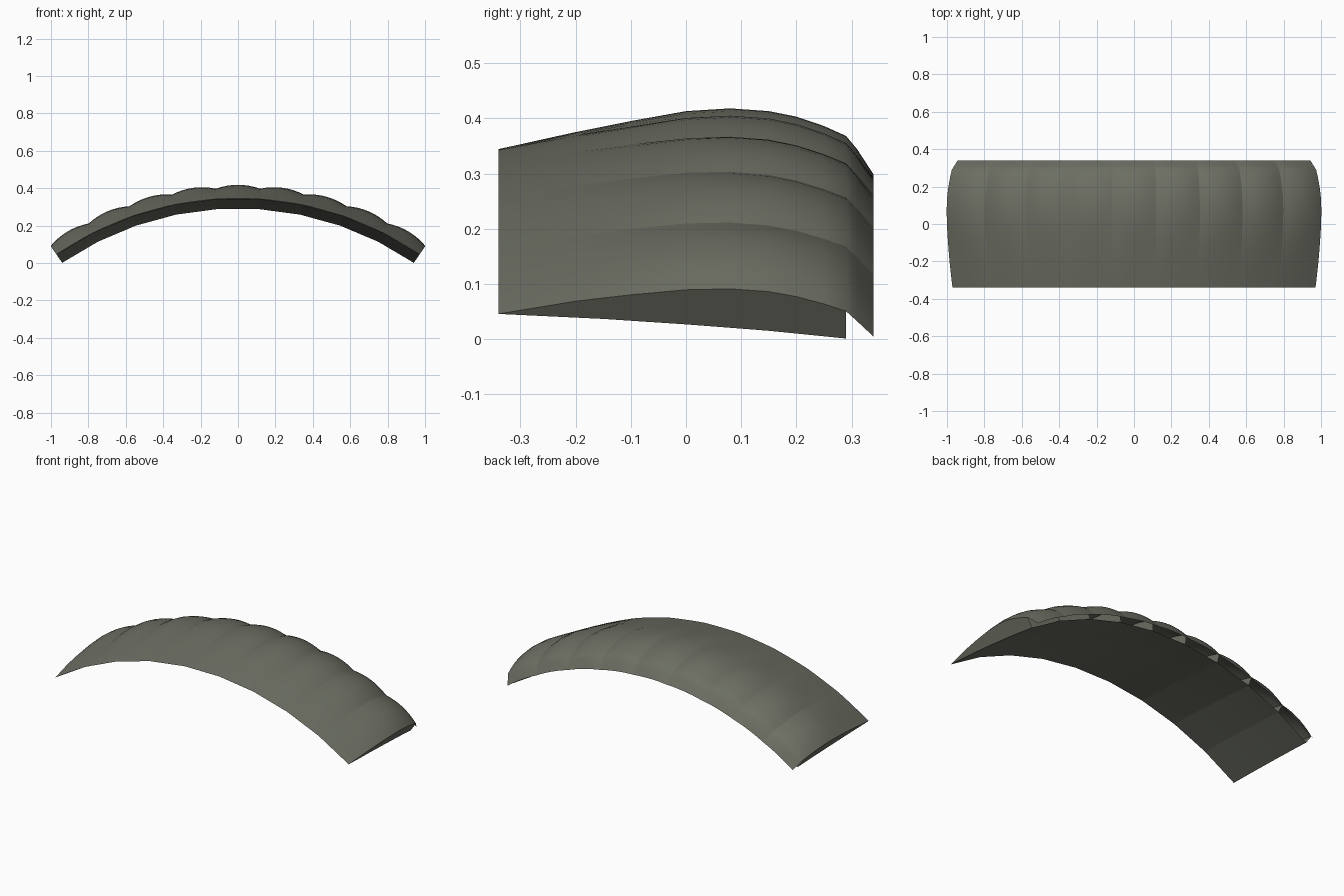
import bpy
import bmesh
import math
from mathutils import Vector

cube = bpy.data.objects.get("Cube")
if cube:
    bpy.data.objects.remove(cube, do_unlink=True)

# Single fabric colour
fabric = bpy.data.materials.new("olive_grey_fabric")
fabric.use_nodes = True
colour = (0.15, 0.158, 0.125, 1)
fabric.diffuse_color = colour
bsdf = next(n for n in fabric.node_tree.nodes if n.type == "BSDF_PRINCIPLED")
bsdf.inputs["Base Color"].default_value = colour
bsdf.inputs["Roughness"].default_value = 0.8

CELLS = 9
STEPS = 8                      # strips across each cell
RADIUS = 1.718
CROWN = 0.346                  # height of the trailing edge at mid span
TIP_ANGLE = math.radians(34.4)

# Section: (y, offset along arc normal, cell bulge), trailing edge to nose
UPPER = [(-0.34, 0, 0.002), (-0.2, 0.028, 0.005), (-0.1, 0.042, 0.011),
         (0, 0.053, 0.018), (0.08, 0.055, 0.021), (0.15, 0.049, 0.022),
         (0.2, 0.038, 0.023), (0.25, 0.022, 0.022), (0.29, 0.006, 0.02),
         (0.31, -0.016, 0.018), (0.34, -0.05, 0.006)]
LOWER = [(-0.34, 0, 0), (-0.15, -0.011, 0), (0, -0.023, 0),
         (0.15, -0.037, 0), (0.29, -0.054, 0)]
MOUTH_Y = 0.29                 # ribs and lower skin stop at the open intake


def rib_angle(i):
    return TIP_ANGLE * (2 * i / CELLS - 1)


def arc_point(angle, y, offset):
    r = RADIUS + offset
    return Vector((r * math.sin(angle), y,
                   CROWN - RADIUS + r * math.cos(angle)))


def finish(name, bm, smooth):
    mesh = bpy.data.meshes.new(name)
    bm.to_mesh(mesh)
    bm.free()
    mesh.materials.append(fabric)
    for p in mesh.polygons:
        p.use_smooth = smooth
    obj = bpy.data.objects.new(name, mesh)
    bpy.context.collection.objects.link(obj)
    return obj


def skin(name, profile, steps, facing_up):
    """One inflated patch per cell, creased where patches meet at the ribs."""
    bm = bmesh.new()
    for c in range(CELLS):
        a, b = rib_angle(c), rib_angle(c + 1)
        mid = (a + b) / 2
        normal = Vector((math.sin(mid), 0, math.cos(mid)))
        rows = []
        for s in range(steps + 1):
            t = s / steps
            rows.append([bm.verts.new(
                arc_point(a, y, off).lerp(arc_point(b, y, off), t)
                + normal * bulge * 4 * t * (1 - t))
                for y, off, bulge in profile])
        for r0, r1 in zip(rows, rows[1:]):
            for j in range(len(profile) - 1):
                quad = [r0[j], r1[j], r1[j + 1], r0[j + 1]]
                bm.faces.new(quad if facing_up else quad[::-1])
    return finish(name, bm, True)


# Canopy skins
skin("upper_skin", UPPER, STEPS, True)
skin("lower_skin", LOWER, 1, False)

# Ribs between the cells, with the two outermost closing the tips
section = [p for p in UPPER if p[0] <= MOUTH_Y] + LOWER[:0:-1]
for i in range(CELLS + 1):
    bm = bmesh.new()
    loop = [bm.verts.new(arc_point(rib_angle(i), y, off))
            for y, off, _ in section]
    face = bm.faces.new(loop)
    face.normal_update()
    if face.normal.x * rib_angle(i) < 0:
        face.normal_flip()
    label = "right_tip" if i == 0 else "left_tip" if i == CELLS else f"rib_{i}"
    finish(label, bm, False)
